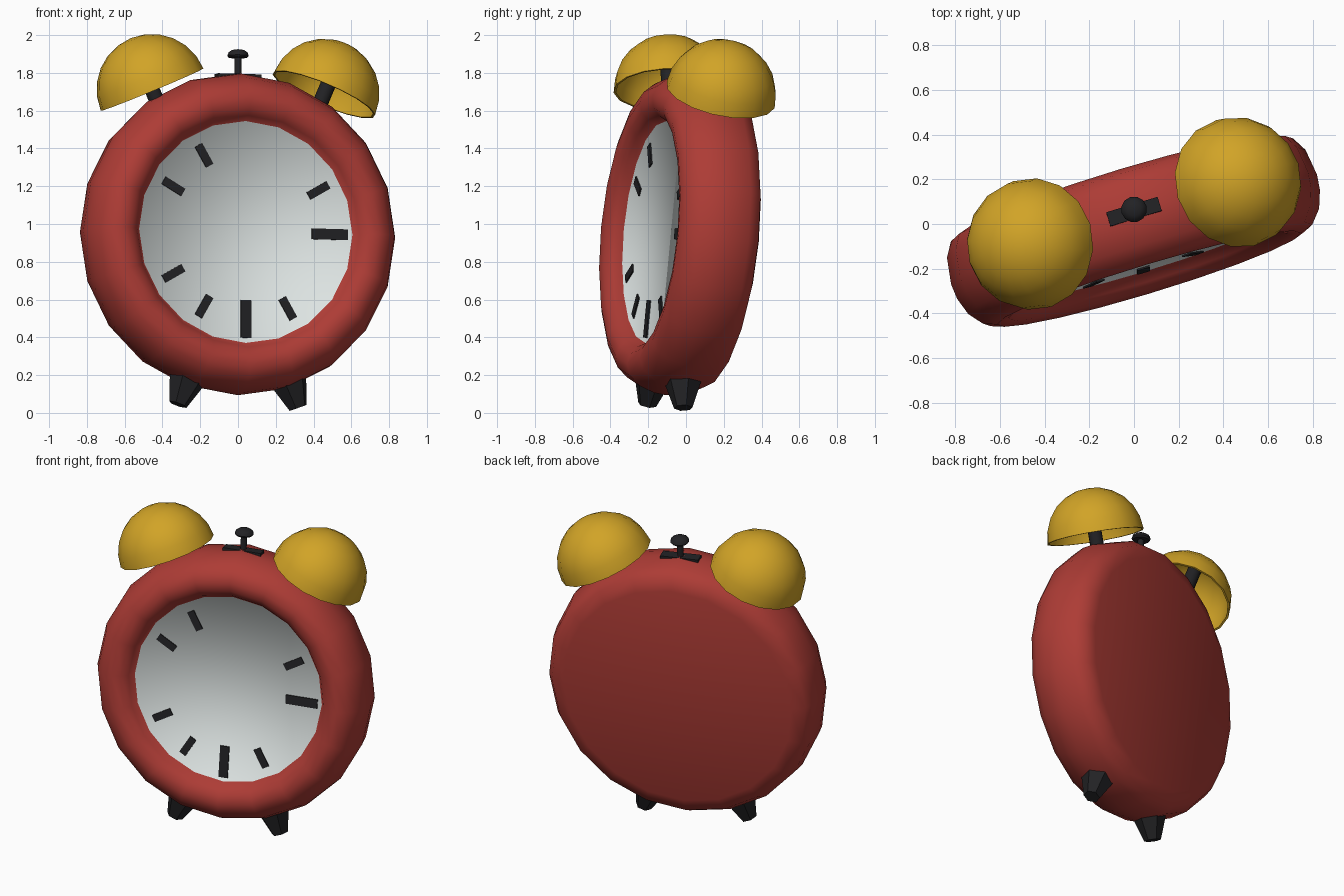
import bpy, bmesh, math
from mathutils import Matrix

if "Cube" in bpy.data.objects:
    bpy.data.objects.remove(bpy.data.objects["Cube"])

# Whole clock is turned and leans back a little
POSE = (Matrix.Translation((0, -0.024, 0.945))
        @ Matrix.Rotation(math.radians(-5.4), 4, 'X')
        @ Matrix.Rotation(math.radians(16.8), 4, 'Z'))


def material(name, rgb):
    m = bpy.data.materials.new(name)
    m.diffuse_color = (*rgb, 1)
    m.use_nodes = True
    m.node_tree.nodes["Principled BSDF"].inputs["Base Color"].default_value = m.diffuse_color
    return m


RED = material("red", (0.42, 0.045, 0.036))
WHITE = material("off white", (0.72, 0.77, 0.76))
GOLD = material("gold", (0.64, 0.37, 0.02))
BLACK = material("black", (0.016, 0.016, 0.018))


def finish(bm, name, mats, local=Matrix(), smooth=None):
    bmesh.ops.recalc_face_normals(bm, faces=bm.faces)
    me = bpy.data.meshes.new(name)
    bm.to_mesh(me)
    bm.free()
    ob = bpy.data.objects.new(name, me)
    bpy.context.collection.objects.link(ob)
    for m in mats:
        me.materials.append(m)
    ob.matrix_world = POSE @ local
    if smooth:
        bpy.ops.object.select_all(action='DESELECT')
        ob.select_set(True)
        bpy.context.view_layer.objects.active = ob
        bpy.ops.object.shade_smooth_by_angle(angle=math.radians(smooth))
    return ob


def lathe(profile, n):
    """Revolve (radius, height) points about z; returns bmesh and end caps."""
    bm = bmesh.new()
    rings = []
    for r, h in profile:
        if r == 0:
            rings.append([bm.verts.new((0, 0, h))])
        else:
            rings.append([bm.verts.new((r * math.cos(2 * math.pi * i / n),
                                        r * math.sin(2 * math.pi * i / n), h))
                          for i in range(n)])
    for a, b in zip(rings, rings[1:]):
        for i in range(n):
            j = (i + 1) % n
            if len(a) == 1:
                vs = [a[0], b[j], b[i]]
            elif len(b) == 1:
                vs = [a[i], a[j], b[0]]
            else:
                vs = [a[i], a[j], b[j], b[i]]
            bm.faces.new(vs)
    caps = [bm.faces.new(r) if len(r) > 1 else None for r in (rings[0], rings[-1])]
    return bm, caps


def box(name, size, local, mat):
    bm = bmesh.new()
    bmesh.ops.create_cube(bm, size=1, matrix=Matrix.Diagonal((*size, 1)))
    return finish(bm, name, [mat], local)


# Case with recessed dial, profile from back to front
TO_FRONT = Matrix.Rotation(math.radians(90), 4, 'X')   # local z -> -y
case_profile = [(0.72, -0.212), (0.80, -0.185), (0.838, -0.12), (0.855, 0.0),
                (0.848, 0.07), (0.82, 0.15), (0.77, 0.21), (0.71, 0.232),
                (0.655, 0.22), (0.615, 0.187), (0.59, 0.142)]
bm, caps = lathe(case_profile, 20)
caps[1].material_index = 1
finish(bm, "case_and_dial", [RED, WHITE], TO_FRONT, smooth=180)

# Hour marks, thin plates on the dial (only these hours are present)
for hour in (2, 3, 5, 6, 7, 8, 10, 11):
    size = (0.057, 0.009, 0.2) if hour % 3 == 0 else (0.045, 0.009, 0.125)
    local = (Matrix.Rotation(math.radians(30 * hour), 4, 'Y')
             @ Matrix.Translation((0, -0.145, 0.463)))
    box("hour_mark_%d" % hour, size, local, BLACK)

# Bells, bell posts and feet on both sides
R, T = 0.295, 0.012
dome = [math.radians(90 * k / 6) for k in range(7)]
outer = [(R * math.cos(a) if k < 6 else 0, R * math.sin(a)) for k, a in enumerate(dome)]
inner = [((R - T) * math.cos(a) if k < 6 else 0, (R - T) * math.sin(a))
         for k, a in enumerate(dome)]
for side, s in (("left", -1), ("right", 1)):
    tilt = (Matrix.Translation((s * 0.475, 0, 0.757))
            @ Matrix.Rotation(s * math.radians(23.5), 4, 'Y'))
    bm, _ = lathe(outer[::-1] + inner, 16)
    finish(bm, side + "_bell", [GOLD], tilt, smooth=50)
    bm, _ = lathe([(0.042, -0.14), (0.042, 0.27)], 10)
    finish(bm, side + "_bell_post", [BLACK], tilt, smooth=40)
    leg = Matrix.Rotation(s * math.radians(180 - 20), 4, 'Y')
    bm, _ = lathe([(0.13, 0.74), (0.05, 0.972)], 6)
    finish(bm, side + "_foot", [BLACK], leg)

# Hammer with slot plate on top of the case
bm, _ = lathe([(0.02, 0.80), (0.02, 0.945)], 10)
finish(bm, "hammer_stem", [BLACK], smooth=40)
bm, _ = lathe([(0.05, 0.94), (0.058, 0.95), (0.052, 0.967), (0.032, 0.98), (0, 0.985)], 12)
finish(bm, "hammer_head", [BLACK], smooth=50)
box("hammer_slot", (0.24, 0.065, 0.03), Matrix.Translation((0, 0, 0.836)), BLACK)
